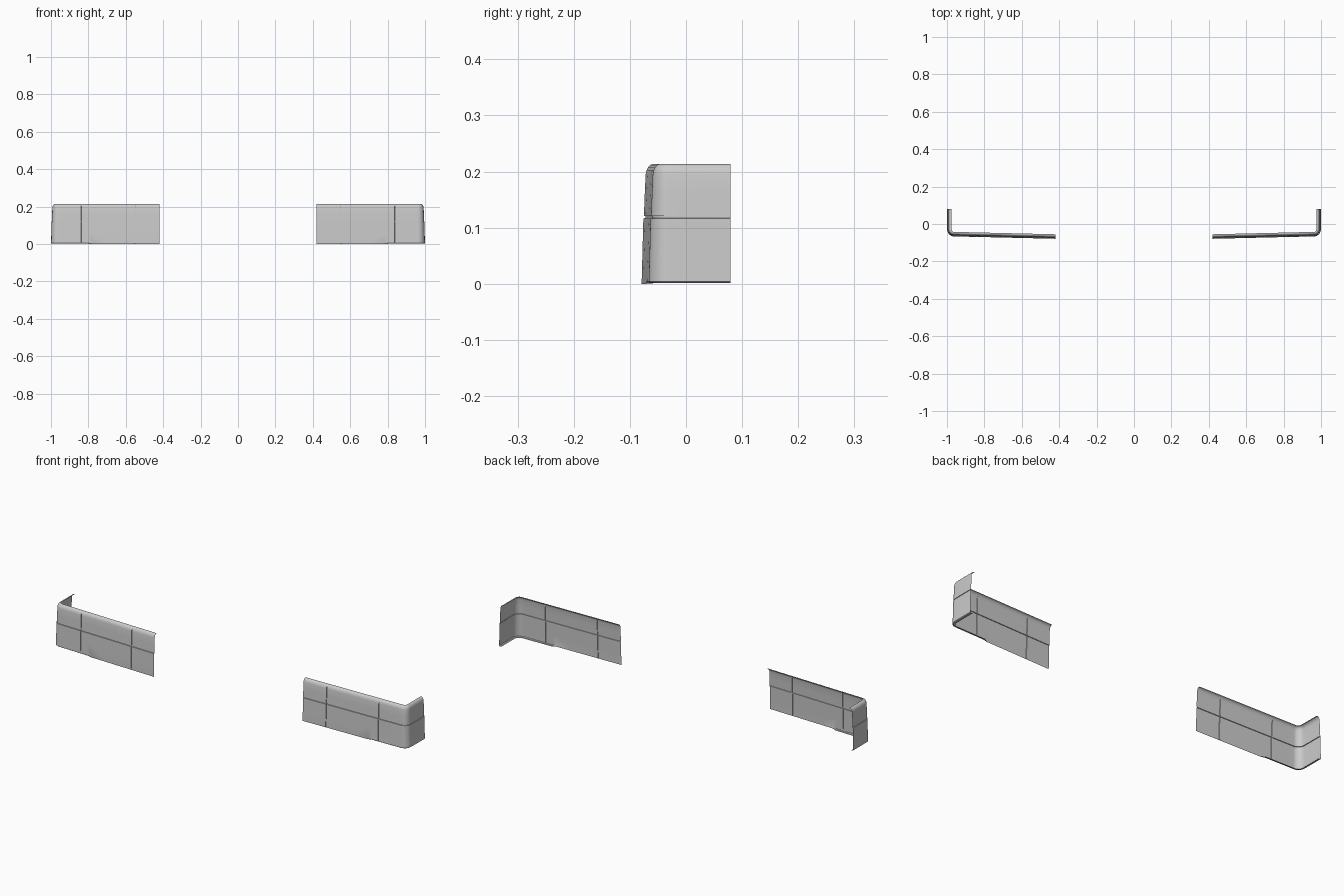
import bpy, bmesh, math

if "Cube" in bpy.data.objects:
    bpy.data.objects.remove(bpy.data.objects["Cube"])

# Section from bottom edge to top lip: (inward offset, height, kind)
PROFILE = [(0.012, 0.001, "lip"), (0.004, 0.001, "lip"), (0.0, 0.004, ""),
           (0.0015, 0.06, ""), (0.003, 0.1165, ""), (0.0065, 0.117, "groove"),
           (0.0065, 0.1205, "groove"), (0.004, 0.121, ""), (0.0055, 0.16, ""),
           (0.007, 0.194, ""), (0.0085, 0.202, ""), (0.0115, 0.208, ""),
           (0.0155, 0.212, ""), (0.018, 0.213, ""), (0.024, 0.213, "")]
SEAMS = (0.55, 0.84)


def front_y(x):
    return -0.079 + (x - 0.42) * 0.0235


def plan_stations():
    """Plan path: (x, y, inward normal, seam depth)."""
    out = []
    xs = [(0.42, 0), (0.48, 0), (0.7, 0), (0.78, 0), (0.80, 0), (0.92, 0)]
    for s in SEAMS:
        xs += [(s - 0.002, 0), (s - 0.0015, 0.003), (s + 0.0015, 0.003), (s + 0.002, 0)]
    for x, d in sorted(xs):
        out.append((x, front_y(x), 0, 1, d))
    # rounded outer corner
    cx, r = 0.962, 0.037
    cy = front_y(cx) + r
    for i in range(11):
        a = math.radians(-90 + 9 * i)
        out.append((cx + r * math.cos(a), cy + r * math.sin(a),
                    -math.cos(a), -math.sin(a), 0))
    # side return
    for y in (0.02, 0.073, 0.079):
        out.append((0.9995, y, -1, 0, 0))
    return out


def build_cover():
    bm = bmesh.new()
    rings = []
    for x, y, nx, ny, seam in plan_stations():
        ring = []
        for d, z, kind in PROFILE:
            if kind == "lip" and x < 0.79:
                d, z = 0.0, 0.004 * (z / 0.004) * 0
                d = 0.0001 * len(ring)
            elif kind == "groove" and y > 0.075:
                d = 0.0035
            if seam and kind == "" and z < 0.2:
                d += seam
            ring.append(bm.verts.new((x + nx * d, y + ny * d, max(z, 0.0))))
        rings.append(ring)
    for a, b in zip(rings, rings[1:]):
        for i in range(len(PROFILE) - 1):
            bm.faces.new((a[i], b[i], b[i + 1], a[i + 1]))
    me = bpy.data.meshes.new("corner_cover")
    bm.to_mesh(me)
    bm.free()
    ob = bpy.data.objects.new("corner_cover", me)
    bpy.context.collection.objects.link(ob)
    bpy.context.view_layer.objects.active = ob
    ob.select_set(True)
    bpy.ops.object.shade_smooth_by_angle(angle=math.radians(30))
    # opposite-hand piece
    mod = ob.modifiers.new("mirror", 'MIRROR')
    mod.use_axis[0] = True
    return ob


build_cover()
